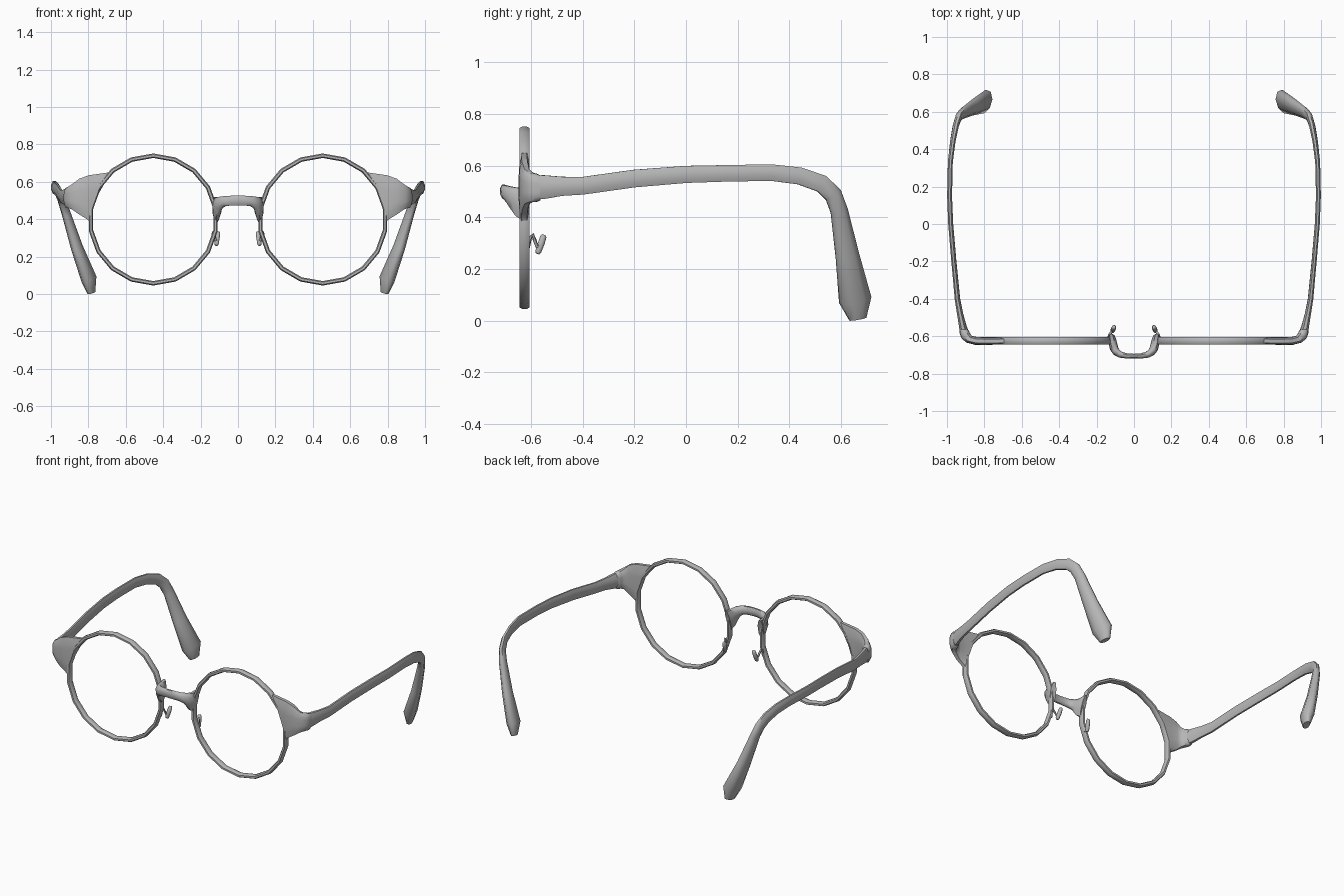
import bpy, bmesh, math
from mathutils import Vector

cube = bpy.data.objects.get("Cube")
if cube:
    bpy.data.objects.remove(cube)

grey = bpy.data.materials.new("frame_grey")
grey.use_nodes = True
colour = (0.47, 0.47, 0.47, 1)
grey.diffuse_color = colour
for node in grey.node_tree.nodes:
    if node.type == 'BSDF_PRINCIPLED':
        node.inputs["Base Color"].default_value = colour


def loft(name, rings, side=1, closed=False):
    """Skin a list of rings; side=-1 mirrors the part to the right."""
    bm = bmesh.new()
    loops = [[bm.verts.new((p[0] * side, p[1], p[2])) for p in r] for r in rings]
    pairs = list(zip(loops, loops[1:]))
    if closed:
        pairs.append((loops[-1], loops[0]))
    else:
        bm.faces.new(loops[0])
        bm.faces.new(loops[-1])
    for a, b in pairs:
        for i in range(len(a)):
            j = (i + 1) % len(a)
            bm.faces.new((a[i], a[j], b[j], b[i]))
    bmesh.ops.recalc_face_normals(bm, faces=bm.faces)
    mesh = bpy.data.meshes.new(name)
    bm.to_mesh(mesh)
    bm.free()
    mesh.materials.append(grey)
    obj = bpy.data.objects.new(name, mesh)
    bpy.context.collection.objects.link(obj)
    bpy.ops.object.select_all(action='DESELECT')
    obj.select_set(True)
    bpy.context.view_layer.objects.active = obj
    bpy.ops.object.shade_smooth_by_angle(angle=math.radians(60))


def sweep(sections, ref, sides=8):
    """Oval rings along a path of (x, y, z, half size along ref, half size across)."""
    pts = [Vector(s[:3]) for s in sections]
    ref = Vector(ref)
    fit = 1 / math.cos(math.pi / sides)
    rings = []
    for i, s in enumerate(sections):
        t = (pts[min(i + 1, len(pts) - 1)] - pts[max(i - 1, 0)]).normalized()
        n = (ref - t * t.dot(ref)).normalized()
        m = t.cross(n)
        angles = [math.tau * (k + 0.5) / sides for k in range(sides)]
        rings.append([pts[i] + n * math.cos(a) * s[3] * fit + m * math.sin(a) * s[4] * fit
                      for a in angles])
    return rings


RIM_X, RIM_Z, RIM_R, RIM_Y = 0.453, 0.398, 0.338, -0.625


def rim_point(a, r=RIM_R):
    return RIM_X + r * math.cos(a), RIM_Z + (r + 0.003) * math.sin(a)


def rim_rings(steps=18):
    """Rounded section turned around the lens."""
    section = [(-.012, -.009), (-.006, -.02), (.006, -.02), (.012, -.009),
               (.012, .009), (.006, .02), (-.006, .02), (-.012, .009)]
    rings = []
    for k in range(steps):
        a = math.tau * (k + 0.5) / steps
        rings.append([(rim_point(a, RIM_R + d)[0], RIM_Y + y, rim_point(a, RIM_R + d)[1])
                      for d, y in section])
    return rings


def end_piece_rings(rows=7):
    """Flare from an arc of the rim to a narrow block at the hinge."""
    def ring(outline):
        front, back = [], []
        for k, (o, i, z) in enumerate(outline):
            edge = min(k, rows - 1 - k)
            pinch = (0.5, 0.1, 0.0, 0.0)[edge]
            mid = (o + i) / 2
            o, i = o.lerp(mid, pinch), i.lerp(mid, pinch)
            front.append((o.x, o.y, z))
            back.append((i.x, i.y, z))
        return front + back[::-1]

    arc = []
    for k in range(rows):
        x, z = rim_point(math.radians(-6 + 54 * k / (rows - 1)))
        arc.append((Vector((x, -.645)), Vector((x, -.605)), z))
    rings = [ring(arc)]
    for ox, oy, ix, iy, low, high in [(.80, -.648, .80, -.605, .395, .634),
                                      (.85, -.646, .845, -.603, .425, .616),
                                      (.895, -.634, .868, -.598, .452, .586),
                                      (.922, -.612, .878, -.583, .46, .572),
                                      (.932, -.585, .882, -.572, .46, .568),
                                      (.932, -.566, .892, -.562, .466, .562)]:
        rings.append(ring([(Vector((ox, oy)), Vector((ix, iy)),
                            low + (high - low) * k / (rows - 1)) for k in range(rows)]))
    return rings


# Temple arm and its flared, inward-leaning ear tip
temple_path = [(.904, -.588, .515, .023, .046), (.915, -.55, .517, .02, .046),
               (.93, -.48, .52, .016, .037), (.944, -.4, .522, .014, .034),
               (.963, -.2, .55, .013, .034), (.98, 0, .566, .013, .033),
               (.986, .15, .57, .013, .032), (.982, .33, .573, .013, .032),
               (.969, .44, .56, .014, .033), (.953, .525, .53, .016, .034),
               (.938, .57, .487, .018, .034), (.917, .593, .425, .021, .033),
               (.862, .625, .25, .028, .045), (.797, .655, .08, .036, .062),
               (.784, .665, .006, .018, .033)]

# Nose pad and its bent wire
wire_path = [(.132, -.612, .28, .006, .006), (.135, -.603, .322, .006, .006),
             (.132, -.594, .333, .006, .006), (.126, -.585, .31, .006, .006),
             (.12, -.577, .287, .006, .006), (.113, -.566, .295, .006, .006)]
pad_path = [(.116, -.575, .259, .007, .007), (.115, -.572, .267, .011, .012),
            (.11, -.56, .3, .012, .013), (.106, -.552, .325, .011, .012),
            (.106, -.549, .332, .007, .007)]

for side, label in ((1, "left"), (-1, "right")):
    loft(label + "_rim", rim_rings(), side, closed=True)
    loft(label + "_end_piece", end_piece_rings(), side)
    loft(label + "_temple", sweep(temple_path, (1, .3, 0)), side)
    loft(label + "_pad_wire", sweep(wire_path, (1, 0, 0), 6), side)
    loft(label + "_nose_pad", sweep(pad_path, (1, 0, 0)), side)

# Bridge bowing forward, flared where it meets the rims
half = [(.119, -.608, .452, .07, .018), (.113, -.635, .46, .06, .022),
        (.108, -.66, .475, .043, .022), (.097, -.682, .488, .032, .02),
        (.073, -.698, .496, .027, .017), (.04, -.705, .499, .026, .014)]
bridge_path = half + [(0, -.707, .5, .026, .013)] + [(-s[0], *s[1:]) for s in half[::-1]]
loft("bridge", sweep(bridge_path, (0, 0, 1)))
